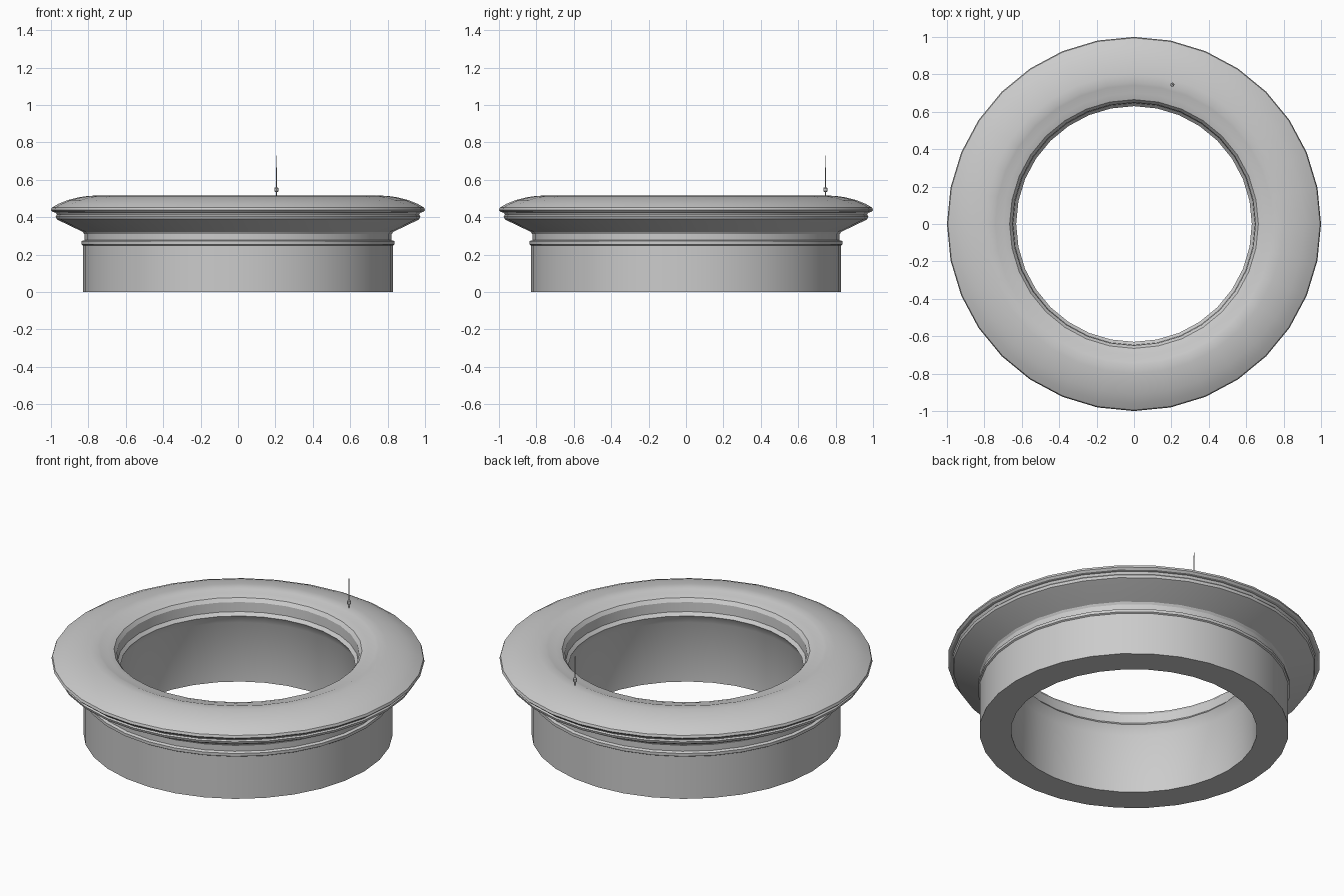
import bpy, math

cube = bpy.data.objects.get("Cube")
if cube:
    bpy.data.objects.remove(cube, do_unlink=True)

grey = bpy.data.materials.new("plain grey")
grey.use_nodes = True
grey.diffuse_color = (0.6, 0.6, 0.6, 1)
grey.node_tree.nodes["Principled BSDF"].inputs["Base Color"].default_value = (0.6, 0.6, 0.6, 1)


def lathe(name, profile, segments, closed, centre=(0, 0, 0), angle=30):
    """Spin a (radius, height) profile, listed counter-clockwise, about z."""
    n = len(profile)
    verts, faces = [], []
    for s in range(segments):
        a = 2 * math.pi * s / segments
        verts += [(r * math.cos(a), r * math.sin(a), z) for r, z in profile]
    for s in range(segments):
        i, j = s * n, (s + 1) % segments * n
        for k in range(n if closed else n - 1):
            m = (k + 1) % n
            faces.append((i + k, j + k, j + m, i + m))
    if not closed:
        faces.append([s * n for s in reversed(range(segments))])
        faces.append([s * n + n - 1 for s in range(segments)])
    mesh = bpy.data.meshes.new(name)
    mesh.from_pydata(verts, [], faces)
    mesh.materials.append(grey)
    obj = bpy.data.objects.new(name, mesh)
    obj.location = centre
    bpy.context.collection.objects.link(obj)
    bpy.ops.object.select_all(action='DESELECT')
    obj.select_set(True)
    bpy.context.view_layer.objects.active = obj
    bpy.ops.object.shade_smooth_by_angle(angle=math.radians(angle))
    return obj


# Ring: straight body, collar, neck, flared flange and domed top
ring = [
    # outer body, collar and neck
    (0.66, 0), (0.83, 0), (0.83, 0.25), (0.838, 0.255), (0.838, 0.272),
    (0.822, 0.278), (0.822, 0.31), (0.83, 0.322),
    # flare and stepped rim
    (0.955, 0.382), (0.97, 0.39), (0.975, 0.405), (0.968, 0.412),
    (0.975, 0.425), (0.99, 0.428), (1.0, 0.438), (0.995, 0.452),
    # domed top with a fine step
    (0.96, 0.472), (0.91, 0.492), (0.85, 0.507), (0.80, 0.514),
    (0.755, 0.516), (0.742, 0.511), (0.70, 0.506), (0.665, 0.495),
    # inner lip
    (0.65, 0.475), (0.647, 0.42), (0.63, 0.402), (0.66, 0.35),
]
lathe("ring", ring, 32, True)

# Thin upright needle with a small bead near its foot
spot = (0.205, 0.745, 0)
lathe("needle", [(0.003, 0.505), (0.003, 0.66), (0.0015, 0.67), (0.001, 0.73)],
      8, False, spot)
lathe("needle_bead", [(0.007, 0.535), (0.011, 0.54), (0.011, 0.555), (0.007, 0.56)],
      12, False, spot)
